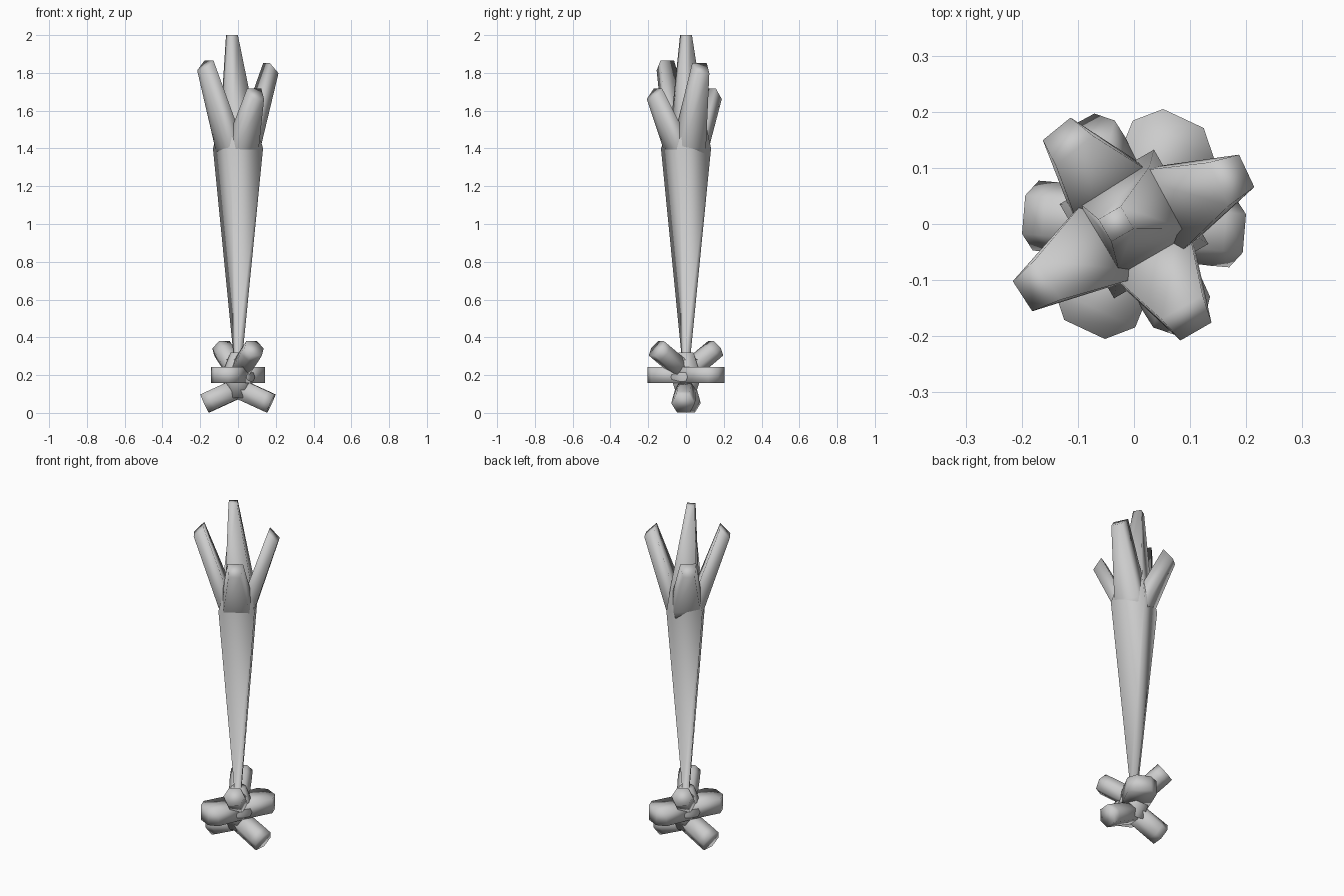
import bpy, bmesh, math
from mathutils import Vector

if "Cube" in bpy.data.objects:
    bpy.data.objects.remove(bpy.data.objects["Cube"])

# Cross-sections in half-width / half-thickness units
SQUARE = [(1, 1), (-1, 1), (-1, -1), (1, -1)]
TRAPEZE = [(1, -1), (0.75, 1), (-0.75, 1), (-1, -1)]
HEX = [(1, 0), (0.55, 1), (-0.55, 1), (-1, 0), (-0.55, -1), (0.55, -1)]
UP = Vector((0, 0, 1))


def loft(name, rings, side, profile):
    """Smooth loft: rings of (centre, axis, width, thickness)."""
    bm = bmesh.new()
    loops = []
    for centre, axis, w, t in rings:
        a = Vector(axis).normalized()
        s = Vector(side)
        s = (s - a * s.dot(a)).normalized()
        n = a.cross(s)
        loops.append([bm.verts.new(Vector(centre) + s * (u * w / 2) + n * (v * t / 2))
                      for u, v in profile])
    count = len(profile)
    for lo, hi in zip(loops, loops[1:]):
        for k in range(count):
            j = (k + 1) % count
            bm.faces.new((lo[k], lo[j], hi[j], hi[k]))
    bm.faces.new(loops[0][::-1])
    bm.faces.new(loops[-1])
    bmesh.ops.recalc_face_normals(bm, faces=bm.faces)
    for f in bm.faces:
        f.smooth = True
    me = bpy.data.meshes.new(name)
    bm.to_mesh(me)
    bm.free()
    ob = bpy.data.objects.new(name, me)
    bpy.context.collection.objects.link(ob)
    return ob


# Square stalk, flared foot hidden in the roots, running up into the central spike
turn = math.radians(30)
loft("stalk", [(UP * 0.28, UP, 0.09, 0.09),
               (UP * 0.31, UP, 0.036, 0.036),
               (UP * 1.4, UP, 0.194, 0.194),
               (Vector((0.0, 0.012, 1.54)), UP, 0.14, 0.13),
               (Vector((-0.032, 0, 2.0)), UP, 0.046, 0.046)],
     (math.cos(turn), math.sin(turn), 0), SQUARE)

# Four outer leaves, one from each stalk face, tips cut sloping outward
tips = [(-0.176, -0.114, 1.84), (0.176, 0.083, 1.825),
        (0.098, -0.17, 1.69), (-0.122, 0.15, 1.69)]
for i, tip in enumerate(tips):
    t = Vector(tip)
    r = Vector((t.x, t.y, 0)).normalized()
    mid = r * 0.056 + UP * 1.4
    loft(f"outer_leaf_{i + 1}",
         [(r * 0.045 + UP * 1.34, UP, 0.16, 0.07),
          (mid, UP, 0.188, 0.084),
          (t, (t - mid).normalized() + r * 0.6, 0.085, 0.076)],
         (r.y, -r.x, 0), TRAPEZE)

# Root hub
loft("root_hub", [(UP * 0.08, UP, 0.09, 0.09),
                  (UP * 0.19, UP, 0.18, 0.16),
                  (UP * 0.32, UP, 0.08, 0.08)], (1, 0, 0), HEX)

# Three opposed pairs of stubby roots:
# end point, start height, width, end width, thickness, profile
pairs = [("upper_root", (0.085, -0.157, 0.342), 0.21, 0.12, 0.115, 0.095, HEX),
         ("middle_root", (0.088, 0.188, 0.2), 0.2, 0.16, 0.08, 0.085, SQUARE),
         ("lower_root", (0.175, -0.015, 0.05), 0.13, 0.125, 0.125, 0.105, HEX)]
for name, end, z0, w, w_end, th, prof in pairs:
    for tag, sgn in (("a", 1), ("b", -1)):
        e = Vector((end[0] * sgn, end[1] * sgn, end[2]))
        s = UP * z0
        d = e - s
        loft(f"{name}_{tag}", [(s, d, w * 0.9, th),
                               (s + d * 0.8, d, w, th),
                               (e, d, w_end, th)], (-d.y, d.x, 0), prof)
